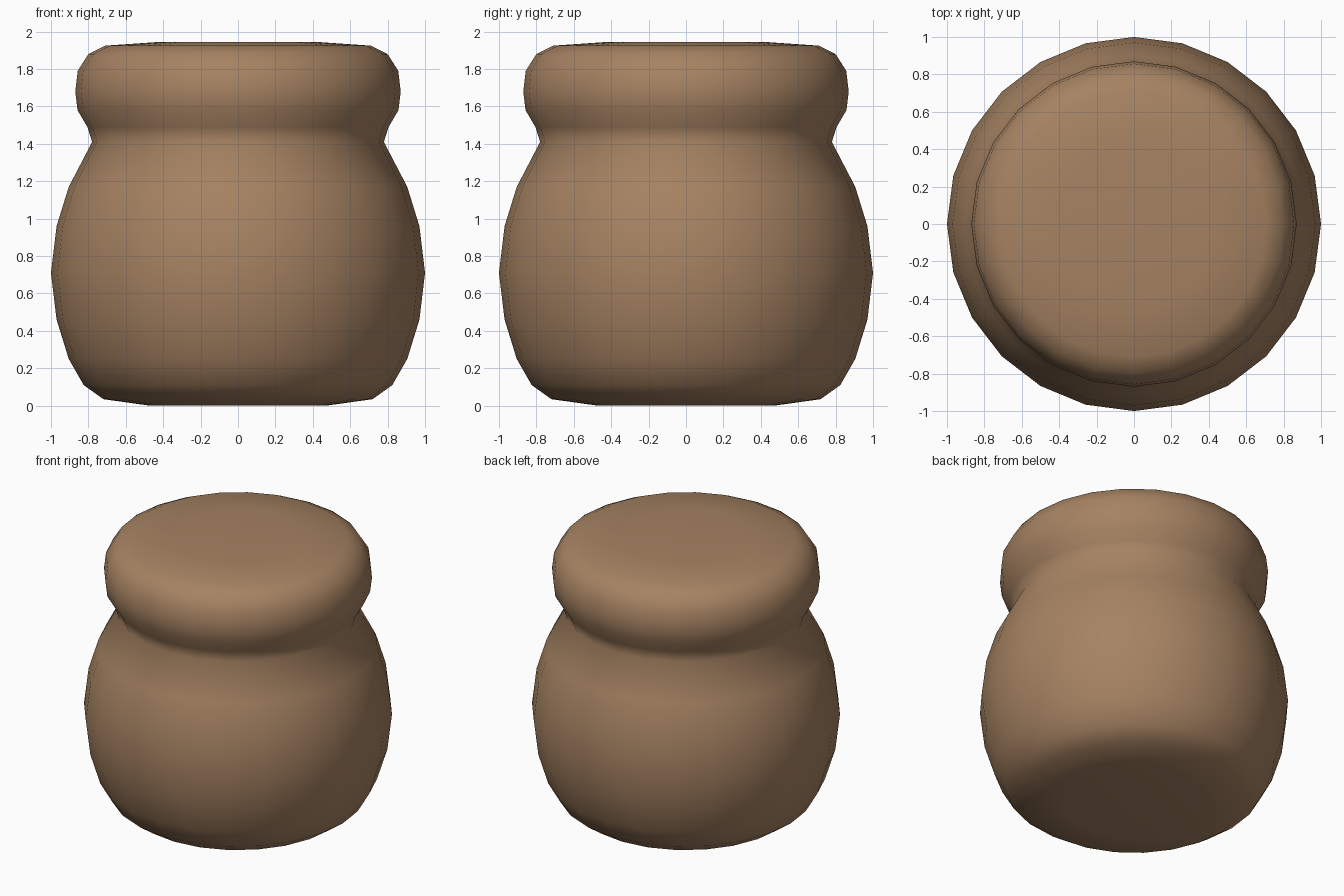
import bpy
import bmesh
import math

cube = bpy.data.objects.get("Cube")
if cube:
    bpy.data.objects.remove(cube, do_unlink=True)

SIDES = 24

# Clay colour
clay = bpy.data.materials.new("warm_brown_clay")
clay.use_nodes = True
colour = (0.38, 0.225, 0.122, 1.0)
clay.diffuse_color = colour
bsdf = next(n for n in clay.node_tree.nodes if n.type == "BSDF_PRINCIPLED")
bsdf.inputs["Base Color"].default_value = colour
bsdf.inputs["Roughness"].default_value = 0.8

# Jar outline from the base, over the belly and neck, to the lid: radius, height
base = [(0.47, 0.0), (0.72, 0.035), (0.825, 0.11)]
belly = [(0.905, 0.25), (0.97, 0.46), (1.0, 0.71), (0.97, 0.96), (0.905, 1.17)]
neck = [(0.78, 1.41), (0.805, 1.49)]
lid = [(0.858, 1.58), (0.87, 1.68), (0.857, 1.79), (0.80, 1.88), (0.71, 1.925), (0.42, 1.945)]
profile = base + belly + neck + lid

# Lathe the outline into rings
bm = bmesh.new()
rings = []
for radius, height in profile:
    angles = [2 * math.pi * i / SIDES for i in range(SIDES)]
    rings.append([bm.verts.new((radius * math.cos(a), radius * math.sin(a), height)) for a in angles])
for low, high in zip(rings, rings[1:]):
    for i in range(SIDES):
        j = (i + 1) % SIDES
        bm.faces.new((low[i], low[j], high[j], high[i]))

# Flat caps on the underside and the lid
bm.faces.new(list(reversed(rings[0])))
bm.faces.new(rings[-1])
for face in bm.faces:
    face.smooth = True

mesh = bpy.data.meshes.new("lidded_jar")
bm.to_mesh(mesh)
bm.free()
mesh.materials.append(clay)
jar = bpy.data.objects.new("lidded_jar", mesh)
bpy.context.collection.objects.link(jar)
